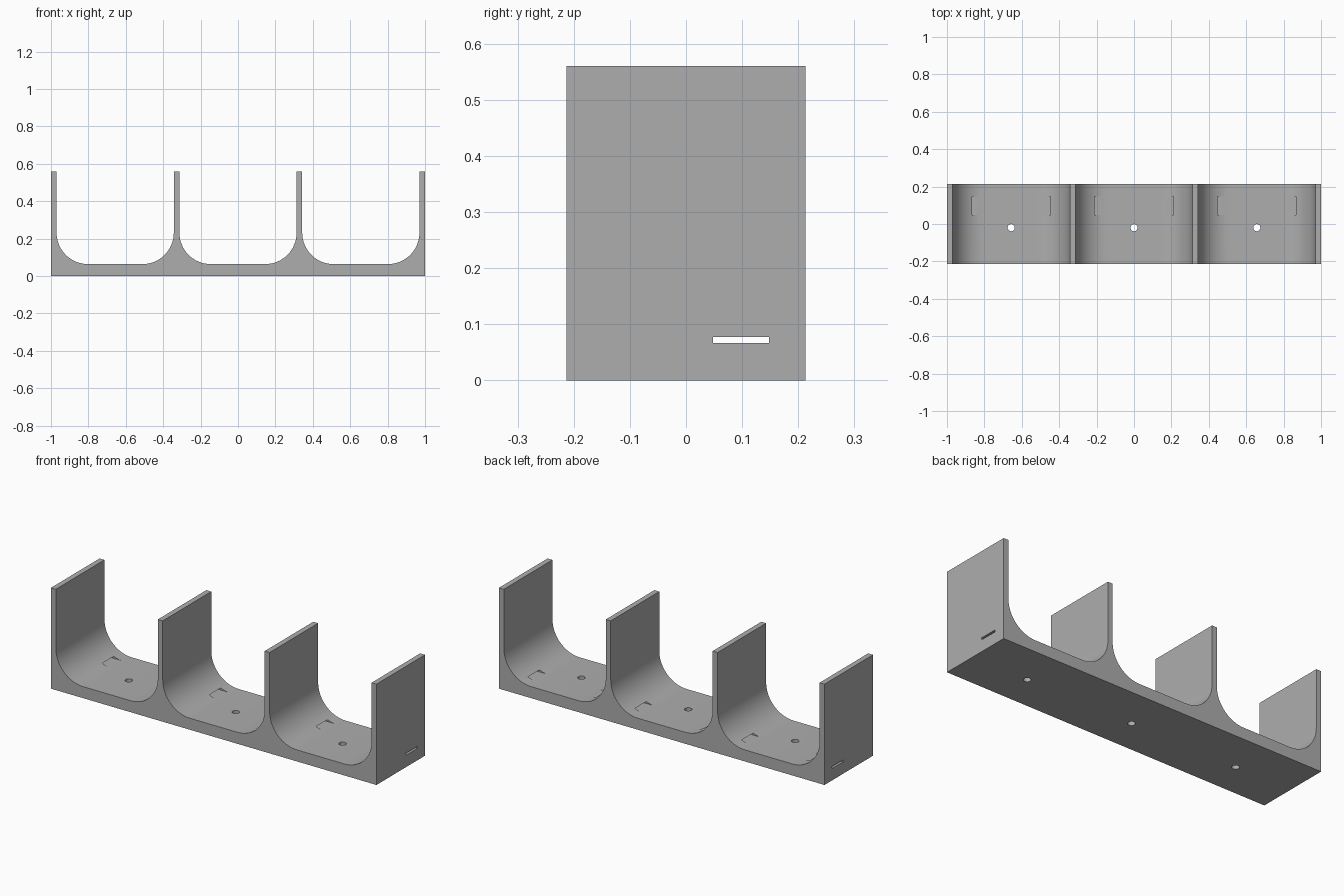
import bpy, bmesh, math

old = bpy.data.objects.get("Cube")
if old:
    bpy.data.objects.remove(old, do_unlink=True)

DEPTH, HEIGHT, FLOOR, WALL, FILLET = 0.426, 0.56, 0.064, 0.03, 0.168
PITCH = (2 - WALL) / 3
HALF = (PITCH - WALL) / 2
CENTRES = [-PITCH, 0, PITCH]

grey = bpy.data.materials.new("plain grey")
grey.use_nodes = True
grey.diffuse_color = (0.42, 0.42, 0.42, 1)
grey.node_tree.nodes["Principled BSDF"].inputs["Base Color"].default_value = grey.diffuse_color


def make_object(name, bm):
    bmesh.ops.recalc_face_normals(bm, faces=bm.faces)
    mesh = bpy.data.meshes.new(name)
    bm.to_mesh(mesh)
    bm.free()
    mesh.materials.append(grey)
    obj = bpy.data.objects.new(name, mesh)
    bpy.context.collection.objects.link(obj)
    return obj


def cut(target, cutter):
    cutter.hide_render = True
    mod = target.modifiers.new("cut", "BOOLEAN")
    mod.operation = "DIFFERENCE"
    mod.solver = "EXACT"
    mod.object = cutter
    bpy.context.view_layer.objects.active = target
    bpy.ops.object.modifier_apply(modifier=mod.name)
    bpy.data.objects.remove(cutter, do_unlink=True)


# Front profile: flat base, three rounded bays between four thin walls
STEPS = 16
profile = [(-1, 0), (-1, HEIGHT)]
for c in CENTRES:
    profile.append((c - HALF, HEIGHT))
    for side in (-1, 1):
        arc = []
        for i in range(STEPS + 1):
            a = math.pi / 2 * i / STEPS
            arc.append((c + side * (HALF - FILLET + FILLET * math.cos(a)),
                        FLOOR + FILLET - FILLET * math.sin(a)))
        profile += arc if side < 0 else arc[::-1]
    profile.append((c + HALF, HEIGHT))
profile += [(1, HEIGHT), (1, 0)]

bm = bmesh.new()
face = bm.faces.new([bm.verts.new((x, -DEPTH / 2, z)) for x, z in profile])
ext = bmesh.ops.extrude_face_region(bm, geom=[face])
bmesh.ops.translate(bm, vec=(0, DEPTH, 0),
                    verts=[v for v in ext["geom"] if isinstance(v, bmesh.types.BMVert)])
rack = make_object("three_bay_rack", bm)

# Strap slot running sideways through all walls
bm = bmesh.new()
bmesh.ops.create_cube(bm, size=1)
bmesh.ops.scale(bm, vec=(2.2, 0.1, 0.011), verts=bm.verts)
bmesh.ops.translate(bm, vec=(0, 0.098, 0.0715), verts=bm.verts)
cut(rack, make_object("slot_cutter", bm))

# Screw hole through the floor of each bay
for c in CENTRES:
    bm = bmesh.new()
    bmesh.ops.create_cone(bm, cap_ends=True, segments=32, radius1=0.019, radius2=0.019, depth=0.4)
    bmesh.ops.translate(bm, vec=(c, -0.02, 0), verts=bm.verts)
    cut(rack, make_object("hole_cutter", bm))

# Smooth bay curves with crisp edges
bpy.ops.object.select_all(action="DESELECT")
rack.select_set(True)
bpy.context.view_layer.objects.active = rack
bpy.ops.object.shade_smooth_by_angle(angle=math.radians(30))
